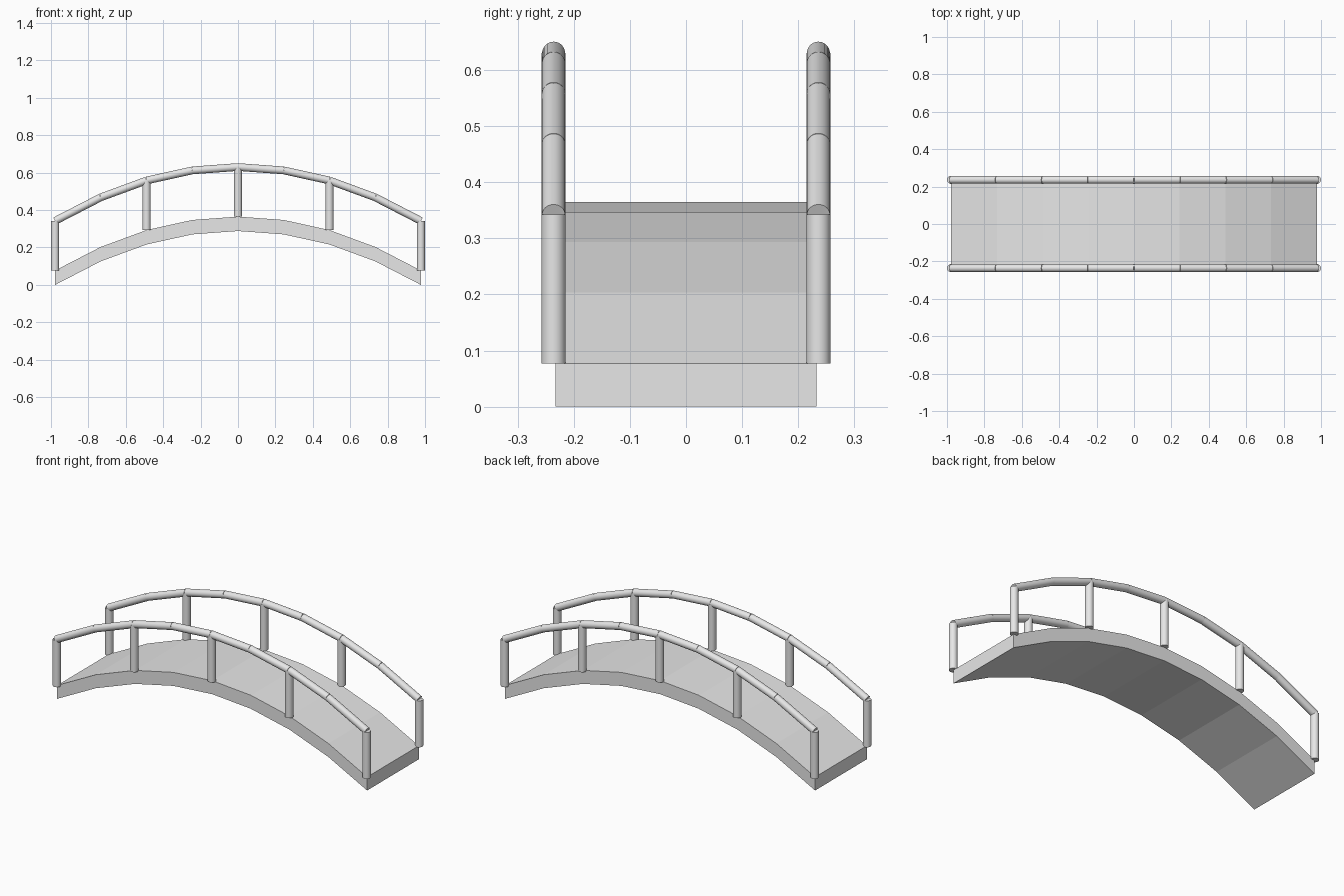
import bpy
import bmesh
from mathutils import Matrix, Vector

cube = bpy.data.objects.get("Cube")
if cube:
    bpy.data.objects.remove(cube, do_unlink=True)

HALF_LEN, RISE, THICK = 0.978, 0.288, 0.077
HALF_WIDTH, RAIL_Y, RAIL_LIFT = 0.233, 0.236, 0.265
POST_R, RAIL_R = 0.0215, 0.0205
SEGMENTS = 8

grey = bpy.data.materials.new("light_grey")
grey.use_nodes = True
colour = (0.8, 0.8, 0.8, 1)
grey.diffuse_color = colour
grey.node_tree.nodes["Principled BSDF"].inputs["Base Color"].default_value = colour


def arch(x):
    """Height of the underside of the deck at x."""
    return RISE * (1 - (x / HALF_LEN) ** 2)


def make_object(name, bm, smooth=False):
    bmesh.ops.recalc_face_normals(bm, faces=bm.faces)
    mesh = bpy.data.meshes.new(name)
    bm.to_mesh(mesh)
    bm.free()
    mesh.materials.append(grey)
    obj = bpy.data.objects.new(name, mesh)
    bpy.context.collection.objects.link(obj)
    if smooth:
        bpy.ops.object.select_all(action='DESELECT')
        obj.select_set(True)
        bpy.context.view_layer.objects.active = obj
        bpy.ops.object.shade_smooth_by_angle()
    return obj


def add_rod(bm, start, end, radius):
    """Closed cylinder between two points."""
    start, end = Vector(start), Vector(end)
    axis = end - start
    turn = axis.to_track_quat('Z', 'Y').to_matrix().to_4x4()
    bmesh.ops.create_cone(bm, cap_ends=True, segments=32, radius1=radius,
                          radius2=radius, depth=axis.length,
                          matrix=Matrix.Translation((start + end) / 2) @ turn)


stations = [HALF_LEN * (2 * i / SEGMENTS - 1) for i in range(SEGMENTS + 1)]

# Arched deck: side profile extruded across the width
bm = bmesh.new()
outline = [(x, arch(x)) for x in stations]
outline += [(x, arch(x) + THICK) for x in reversed(stations)]
side = bm.faces.new([bm.verts.new((x, -HALF_WIDTH, z)) for x, z in outline])
extruded = bmesh.ops.extrude_face_region(bm, geom=[side], use_keep_orig=True)
moved = [g for g in extruded["geom"] if isinstance(g, bmesh.types.BMVert)]
bmesh.ops.translate(bm, verts=moved, vec=(0, 2 * HALF_WIDTH, 0))
make_object("deck", bm)

for label, y in (("front", -RAIL_Y), ("back", RAIL_Y)):
    # Handrail made of straight rods following the arch
    points = [(x, y, arch(x) + THICK + RAIL_LIFT) for x in stations]
    bm = bmesh.new()
    for a, b in zip(points, points[1:]):
        add_rod(bm, a, b, RAIL_R)
    make_object(label + "_handrail", bm, smooth=True)

    # Upright posts at every second station
    for number, (x, _, top) in enumerate(points[::2], 1):
        bm = bmesh.new()
        add_rod(bm, (x, y, top - RAIL_LIFT), (x, y, top), POST_R)
        make_object(f"{label}_post_{number}", bm, smooth=True)
